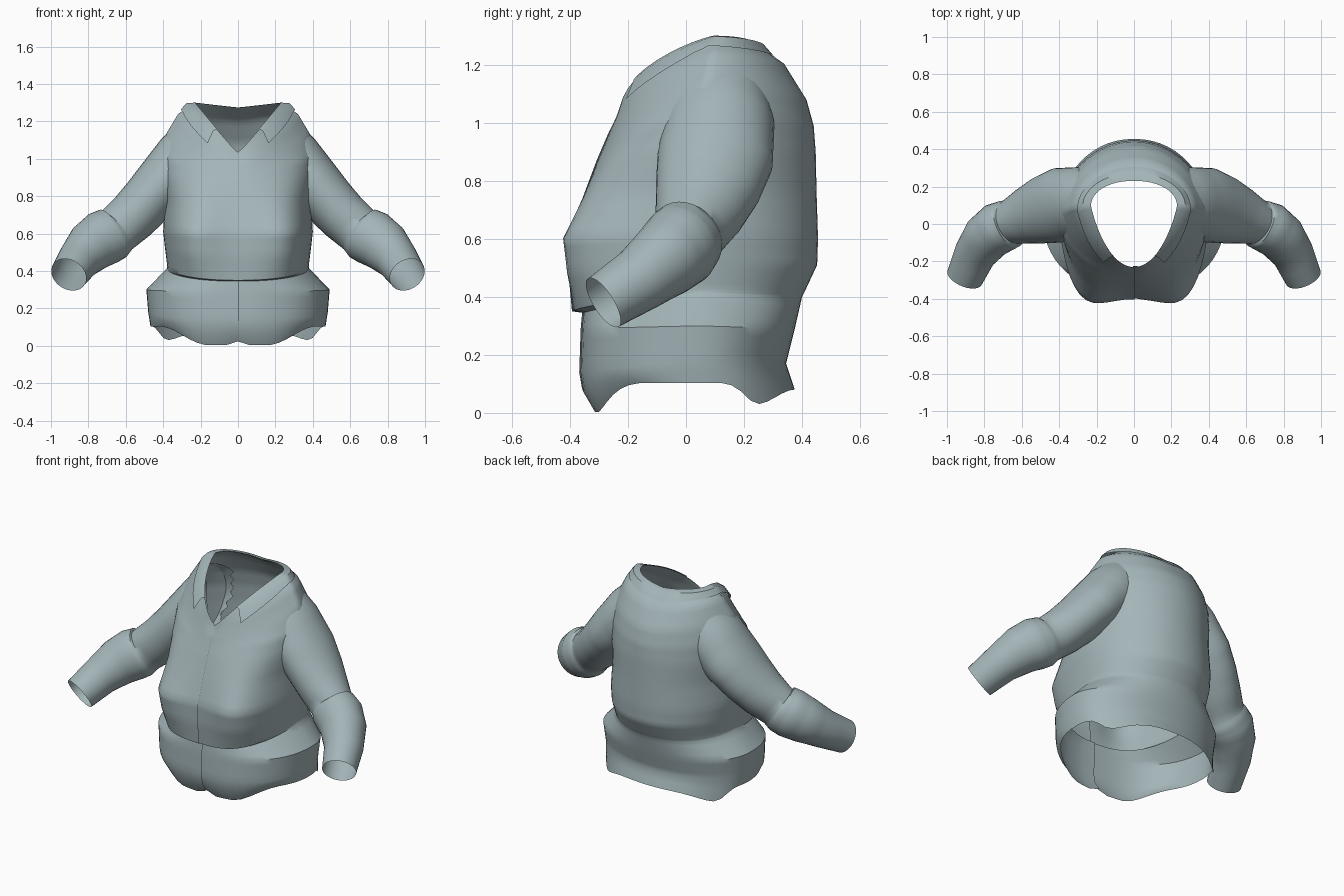
import bpy, bmesh, math
from mathutils import Vector

if "Cube" in bpy.data.objects:
    bpy.data.objects.remove(bpy.data.objects["Cube"])

cloth = bpy.data.materials.new("grey_blue_cloth")
cloth.diffuse_color = (0.37, 0.46, 0.48, 1)
cloth.use_nodes = True
cloth.node_tree.nodes["Principled BSDF"].inputs["Base Color"].default_value = cloth.diffuse_color
COLS = 56


def make_grid(name, rows, mirror=False, cull=None, angle=38):
    """Skin a list of equal-length point rows into an open sheet."""
    bm = bmesh.new()
    grid = [[bm.verts.new(p) for p in row] for row in rows]
    for r0, r1 in zip(grid, grid[1:]):
        for i in range(len(r0) - 1):
            bm.faces.new((r0[i], r1[i], r1[i + 1], r0[i + 1]))
    if cull:
        dead = [f for f in bm.faces if cull(f.calc_center_median())]
        bmesh.ops.delete(bm, geom=dead, context='FACES')
    if mirror:
        bmesh.ops.remove_doubles(bm, verts=bm.verts, dist=0.0005)
    me = bpy.data.meshes.new(name)
    bm.to_mesh(me)
    bm.free()
    ob = bpy.data.objects.new(name, me)
    bpy.context.collection.objects.link(ob)
    me.materials.append(cloth)
    if mirror:
        ob.modifiers.new("mirror", 'MIRROR').use_mirror_merge = False
    bpy.ops.object.select_all(action='DESELECT')
    bpy.context.view_layer.objects.active = ob
    ob.select_set(True)
    bpy.ops.object.shade_smooth_by_angle(angle=math.radians(angle))
    return ob


def power(v, e):
    return math.copysign(abs(v) ** e, v)


def body_point(a, w, yf, yb, zf, zs, zb, bulge=0.0, sq=1.0, vee=0.0):
    """Point on a body ring; angle 0 is the front, 90 degrees the side."""
    s, c = math.sin(a), math.cos(a)
    mid = 0.05 + 0.05 * vee
    x = w * power(s, sq)
    if c > 0:
        y = mid - c ** (sq + 0.7 * vee) * (mid - yf) - bulge * math.sin(2 * a) ** 2
    else:
        x = w * power(s, max(sq, 0.95))
        y = mid + abs(c) ** (sq + 0.1 * (1 - vee)) * (yb - mid)
    k = vee * (1 - abs(s)) + (1 - vee) * abs(c)
    return Vector((x, y, zs + ((zf if c > 0 else zb) - zs) * k))


def lerp_rows(table, n):
    out = []
    for a, b in zip(table, table[1:]):
        out += [[p + (q - p) * i / n for p, q in zip(a, b)] for i in range(n)]
    return out + [list(table[-1])]


# sleeve: centre x, y, z, cross radius, depth radius
sleeve_path = [
    (0.20, 0.115, 1.10, 0.15, 0.165),
    (0.28, 0.115, 1.00, 0.168, 0.19),
    (0.40, 0.10, 0.87, 0.153, 0.20),
    (0.485, 0.075, 0.775, 0.143, 0.182),
    (0.565, 0.045, 0.69, 0.137, 0.155),
    (0.65, 0.01, 0.615, 0.130, 0.122),
    (0.67, 0.0, 0.60, 0.145, 0.132),
    (0.72, -0.02, 0.575, 0.150, 0.138),
    (0.785, -0.07, 0.53, 0.138, 0.130),
    (0.85, -0.16, 0.46, 0.114, 0.112),
    (0.905, -0.285, 0.38, 0.100, 0.098),
]

# body: half width, front y, back y, front z, side z, back z, bulge, squareness, neck vee
body = [
    (0.230, -0.230, 0.235, 1.03, 1.298, 1.27, 0.00, 0.95, 1.0),
    (0.320, -0.240, 0.340, 1.01, 1.24, 1.20, 0.00, 1.0, 0.7),
    (0.380, -0.262, 0.415, 0.97, 1.14, 1.08, 0.00, 1.05, 0.35),
    (0.410, -0.275, 0.440, 0.94, 1.04, 0.99, 0.01, 1.05, 0.1),
    (0.405, -0.305, 0.447, 0.87, 0.92, 0.90, 0.025, 1.0, 0.0),
    (0.390, -0.350, 0.450, 0.75, 0.77, 0.76, 0.06, 0.97, 0.0),
    (0.400, -0.402, 0.455, 0.60, 0.61, 0.60, 0.105, 0.95, 0.0),
    (0.390, -0.402, 0.452, 0.48, 0.52, 0.51, 0.08, 0.92, 0.0),
    (0.378, -0.390, 0.410, 0.35, 0.425, 0.42, 0.04, 0.90, 0.0),
    (0.380, -0.355, 0.400, 0.345, 0.415, 0.40, 0.015, 0.90, 0.0),
    (0.490, -0.360, 0.375, 0.29, 0.30, 0.29, 0.01, 0.90, 0.0),
    (0.480, -0.365, 0.345, 0.14, 0.18, 0.17, 0.01, 0.90, 0.0),
]
body_rows = lerp_rows(body, 4)


def in_armhole(c):
    c = Vector((abs(c.x), c.y, c.z))
    p, q = Vector(sleeve_path[1][:3]), Vector(sleeve_path[2][:3])
    d = (q - p).normalized()
    return c.x > 0.29 and (c - p - d * (c - p).dot(d)).length < 0.12


def in_body(c):
    r = min(body_rows, key=lambda r: abs(r[4] - c.z))
    ry = (r[2] - 0.05) if c.y > 0.05 else (0.05 - r[1])
    return (c.x / r[0]) ** 2 + ((c.y - 0.05) / ry) ** 2 < 0.75


angles = [2 * math.pi * i / COLS for i in range(COLS + 1)]
rows = [[body_point(a, *r) for a in angles] for r in body_rows]


def ramp(v, lo, hi):
    t = min(1, max(0, (v - lo) / (hi - lo)))
    return t * t * (3 - 2 * t)


# wavy hem, raised at both sides and notched at the front opening
hem = []
for a in angles:
    p = body_point(a, 0.468, -0.315, 0.375, 0, 0, 0, 0.01, 0.9)
    s, c = abs(math.sin(a)), math.cos(a)
    if c > 0:
        p.z = 0.003 + 0.1 * ramp(s, 0.3, 0.88)
    else:
        p.z = 0.03 + 0.073 * ramp(s, 0.8, 0.98) + 0.05 * ramp(-c, 0.6, 1)
    if s < 0.01 and c > 0:
        p.z = 0.025
    hem.append(p)
rows.append([(p + q) / 2 + Vector((0, -0.015 if q.y < 0 else 0, 0))
             for p, q in zip(rows[-1], hem)])
rows.append(hem)
# front opening: one edge tucks slightly under the other
for row in rows:
    row[0] = row[0] + Vector((-0.006, 0.006, 0))
    row[-1] = row[-1] + Vector((0.004, -0.003, 0))
make_grid("shirt_body", rows, cull=in_armhole)

# sleeves, open at the shoulder and the cuff
path = [Vector(r[:3]) for r in sleeve_path]
rings = []
for i, (c, r) in enumerate(zip(path, sleeve_path)):
    t = (path[min(i + 1, len(path) - 1)] - path[max(i - 1, 0)]).normalized()
    u = (Vector((0, 1, 0)) - t * t.y).normalized()
    v = u.cross(t)
    rings.append([c + u * r[4] * math.cos(k * math.tau / 32)
                  + v * r[3] * math.sin(k * math.tau / 32) for k in range(33)])
dense = []
for a, b in zip(rings, rings[1:]):
    dense += [[p.lerp(q, k / 3) for p, q in zip(a, b)] for k in range(3)]
dense.append(rings[-1])
make_grid("sleeves", dense, mirror=True, cull=in_body, angle=50)

# folded collar with pointed front tips
inner, middle, outer = [], [], []
steps = 40
for i in range(steps + 1):
    a = math.radians(28 + 304 * i / steps)
    tip = max(0, 1 - min(i, steps - i) / 6)
    lift = Vector((0, -0.004, 0.004))
    inner.append(body_point(a, 0.23, -0.23, 0.235, 1.03, 1.296, 1.27, 0, 0.95, 1) + lift)
    middle.append(body_point(a, 0.275, -0.236, 0.275, 1.03, 1.294, 1.26, 0, 0.97, 0.9) + lift)
    p = body_point(a, 0.305, -0.245, 0.318, 1.01, 1.262, 1.22, 0, 1, 0.77) + lift
    p.x += math.copysign(0.02 * tip, p.x)
    p.z -= 0.03 * tip
    p.y -= 0.008 + 0.008 * tip
    outer.append(p)
make_grid("collar", [inner, middle, outer])
